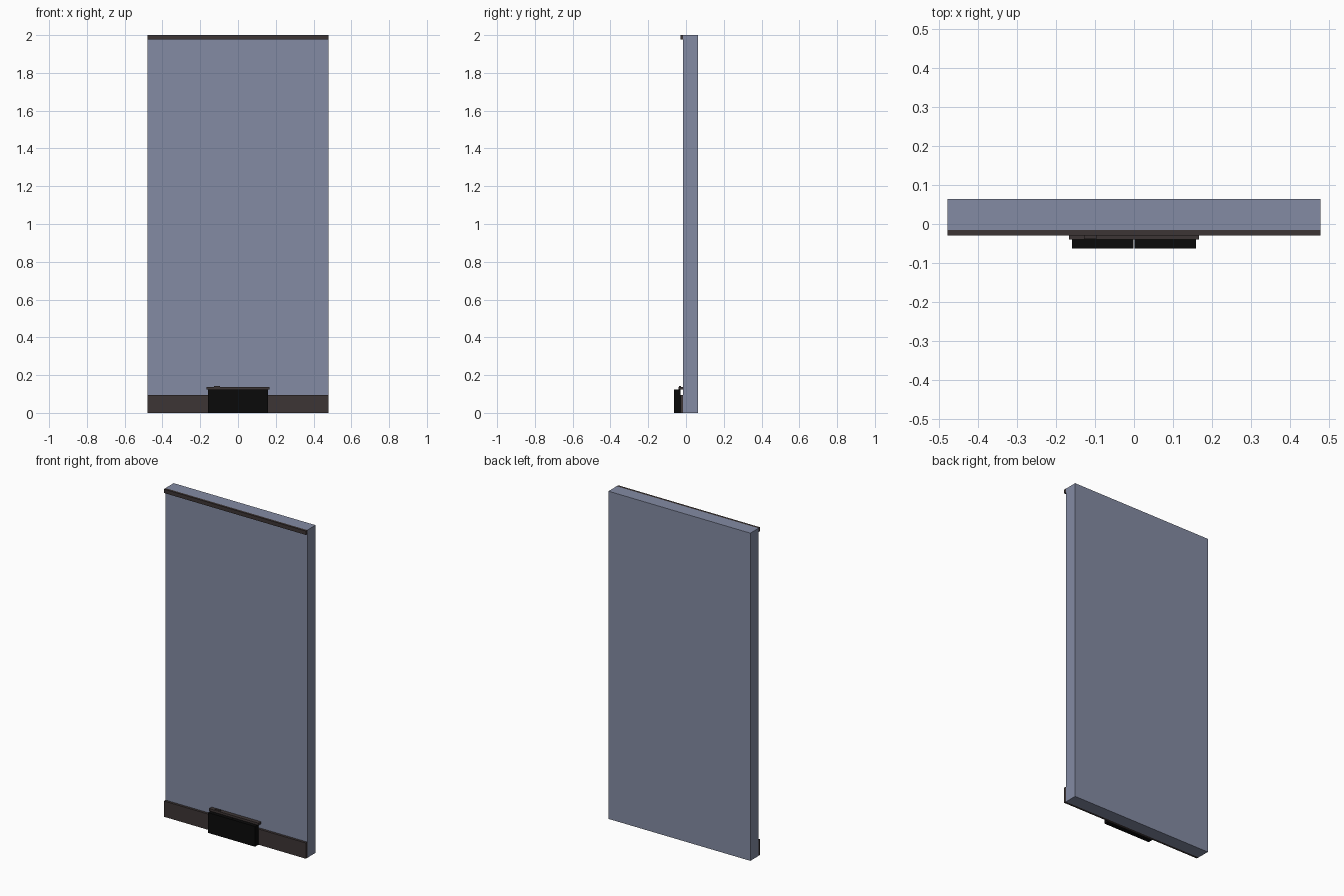
import bpy

if "Cube" in bpy.data.objects:
    bpy.data.objects.remove(bpy.data.objects["Cube"])


def material(name, rgb):
    m = bpy.data.materials.new(name)
    m.diffuse_color = (*rgb, 1)
    m.use_nodes = True
    m.node_tree.nodes["Principled BSDF"].inputs["Base Color"].default_value = m.diffuse_color
    return m


BLUE = material("slate blue", (0.23, 0.26, 0.37))
BROWN = material("dark brown", (0.046, 0.036, 0.035))
BLACK = material("black", (0.003, 0.003, 0.003))


def box(name, x, y, z, mat):
    """Box from (min, max) pairs on each axis."""
    bpy.ops.mesh.primitive_cube_add(size=1)
    o = bpy.context.object
    o.name = name
    o.location = [(a + b) / 2 for a, b in (x, y, z)]
    o.scale = [b - a for a, b in (x, y, z)]
    bpy.ops.object.transform_apply(location=True, scale=True)
    o.data.materials.append(mat)
    return o


W = (-0.479, 0.479)

# wall with its trims
box("wall_panel", W, (-0.015, 0.064), (0, 2), BLUE)
box("baseboard", W, (-0.03, -0.015), (0, 0.096), BROWN)
box("top_trim", W, (-0.03, -0.015), (1.976, 2), BROWN)

# low black unit: two fluted halves with a narrow seam
for name, s in (("left", -1), ("right", 1)):
    x = sorted((s * 0.0008, s * 0.159))
    box("unit_half_" + name, x, (-0.063, -0.03), (0, 0.124), BLACK)

# rail above the unit, and the small knob on it
box("unit_rail", (-0.167, 0.167), (-0.04, -0.0155), (0.124, 0.137), BROWN)
box("rail_knob", (-0.128, -0.096), (-0.038, -0.026), (0.137, 0.143), BROWN)
